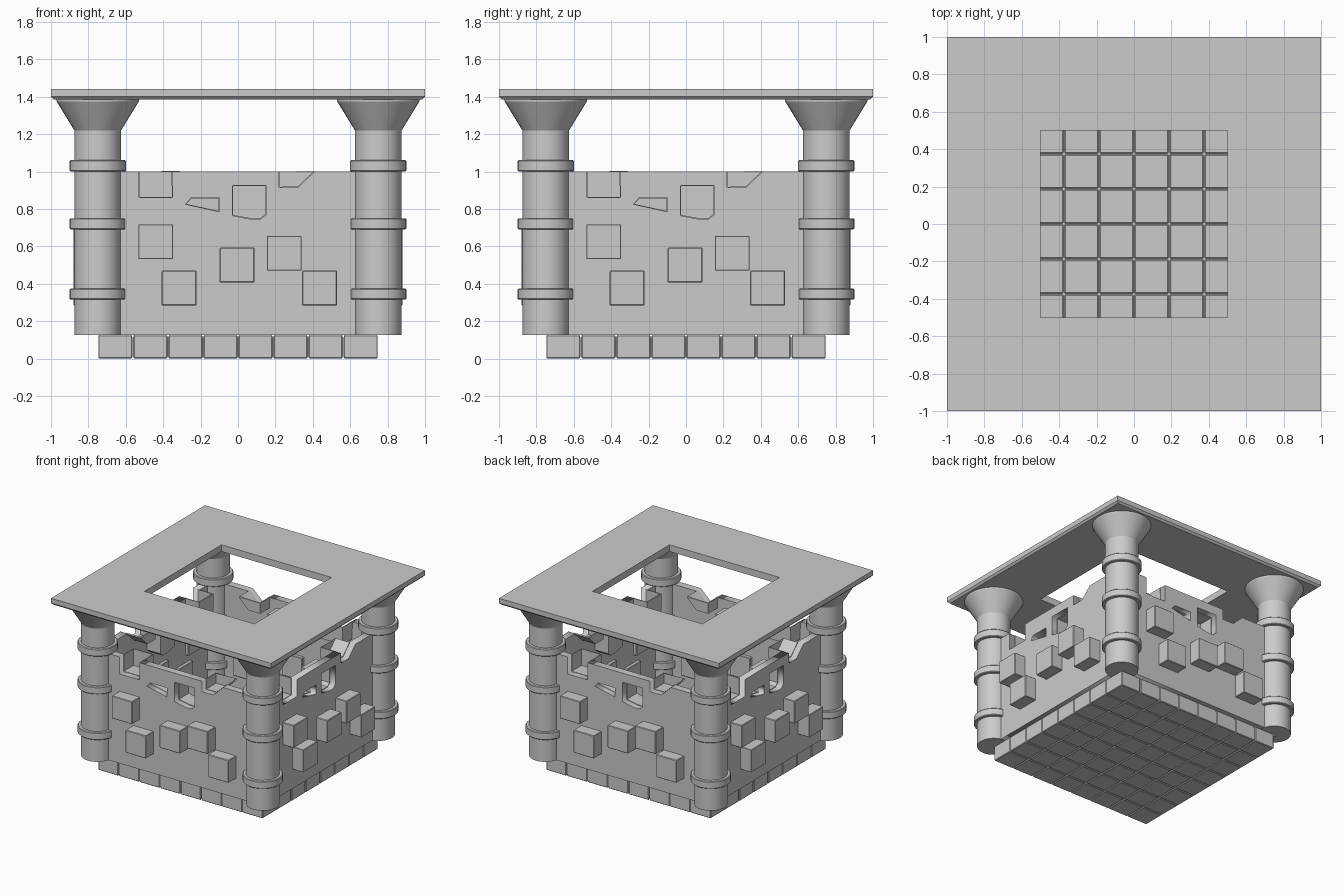
import bpy, bmesh
from math import sin, cos, pi, radians, sqrt
from mathutils import Matrix

if "Cube" in bpy.data.objects:
    bpy.data.objects.remove(bpy.data.objects["Cube"])


def finish(bm, name, matrix=None):
    me = bpy.data.meshes.new(name)
    bm.to_mesh(me)
    bm.free()
    ob = bpy.data.objects.new(name, me)
    bpy.context.collection.objects.link(ob)
    if matrix:
        ob.matrix_world = matrix
    return ob


def add_box(bm, lo, hi):
    size = [b - a for a, b in zip(lo, hi)]
    mid = [(a + b) / 2 for a, b in zip(lo, hi)]
    bmesh.ops.create_cube(bm, size=1, matrix=Matrix.Translation(mid) @ Matrix.Diagonal((*size, 1)))


def add_bevel(ob, width):
    mod = ob.modifiers.new("bevel", 'BEVEL')
    mod.width, mod.segments = width, 1


def lathe(name, profile, sides, turn=0.0, matrix=None):
    """Closed (radius, z) profile swept around z."""
    bm = bmesh.new()
    rings = [[bm.verts.new((r * cos(turn + 2 * pi * i / sides), r * sin(turn + 2 * pi * i / sides), z))
              for r, z in profile] for i in range(sides)]
    n = len(profile)
    for i in range(sides):
        a, b = rings[i], rings[(i + 1) % sides]
        for j in range(n):
            k = (j + 1) % n
            if profile[j][0] or profile[k][0]:
                bm.faces.new((a[j], b[j], b[k], a[k]))
    bmesh.ops.remove_doubles(bm, verts=bm.verts, dist=1e-5)
    bmesh.ops.recalc_face_normals(bm, faces=bm.faces)
    return finish(bm, name, matrix)


# floor: 8 x 8 square tiles over a recessed bed
T = 0.1875
bm = bmesh.new()
for i in range(8):
    for j in range(8):
        x, y = -0.75 + i * T, -0.75 + j * T
        add_box(bm, (x + .003, y + .003, 0), (x + T - .003, y + T - .003, .125))
add_bevel(finish(bm, "floor_tiles"), 0.005)
bm = bmesh.new()
add_box(bm, (-.74, -.74, .012), (.74, .74, .113))
finish(bm, "floor_bed")

# corner columns with three bands and a flared capital
R = 0.125
prof = [(0, .125), (R, .125)]
for z0, z1 in ((.315, .375), (.69, .75), (1.0, 1.062)):
    prof += [(R, z0), (.145, z0), (.15, z0 + .005), (.15, z1 - .005), (.145, z1), (R, z1)]
prof += [(R, 1.22), (.22, 1.375), (.22, 1.39), (0, 1.39)]
for sx in (-1, 1):
    for sy in (-1, 1):
        col = lathe("corner_column", prof, 32, matrix=Matrix.Translation((.75 * sx, .75 * sy, 0)))
        bpy.ops.object.select_all(action='DESELECT')
        col.select_set(True)
        bpy.context.view_layer.objects.active = col
        bpy.ops.object.shade_smooth_by_angle(angle=radians(30))

# square roof frame, its lower outer edge eased
q = sqrt(2)
lathe("roof_frame", [(.5 * q, 1.385), (.985 * q, 1.385), (q, 1.40), (q, 1.44), (.5 * q, 1.44)], 4, pi / 4)

# wall niches in (x, z): two open at the top, two closed
notch_a = [(-.53, 1), (-.53, .86), (-.35, .86), (-.35, 1)]
notch_b = [(.22, 1), (.22, .915), (.32, .915), (.41, 1)]
hole_a = [(-.28, .825), (-.10, .785), (-.10, .86), (-.25, .86)]
hole_b = [(-.03, .765), (.07, .745), (.12, .745), (.15, .77), (.15, .925), (-.03, .925)]
outline = [(-.75, .125), (-.75, 1)] + notch_a + notch_b + [(.75, 1), (.75, .125)]
stones = [(-.44, .625), (-.315, .377), (-.005, .5), (.247, .563), (.436, .377)]
WALL_OUT, WALL_IN, NICHE_BACK, STONE_OUT = .78, .72, .60, .88


def wall(turn):
    # local x, y lie in the wall plane; local z points outward
    m = Matrix.Rotation(turn, 4, 'Z') @ Matrix.Rotation(pi / 2, 4, 'X')

    # panel with cut-outs
    cu = bpy.data.curves.new("wall_panel", 'CURVE')
    cu.dimensions, cu.fill_mode = '2D', 'BOTH'
    cu.extrude = (WALL_OUT - WALL_IN) / 2
    for pts in (outline, hole_a, hole_b):
        sp = cu.splines.new('POLY')
        sp.points.add(len(pts) - 1)
        for p, (x, y) in zip(sp.points, pts):
            p.co = (x, y, 0, 1)
        sp.use_cyclic_u = True
    ob = bpy.data.objects.new("wall_panel", cu)
    bpy.context.collection.objects.link(ob)
    ob.matrix_world = m @ Matrix.Translation((0, 0, (WALL_OUT + WALL_IN) / 2))

    # thin niche pockets behind the cut-outs
    bm = bmesh.new()
    for pts, closed in ((notch_a, 0), (notch_b, 0), (hole_a, 1), (hole_b, 1)):
        front = [bm.verts.new((x, y, WALL_IN + .01)) for x, y in pts]
        back = [bm.verts.new((x, y, NICHE_BACK)) for x, y in pts]
        bm.faces.new(back)
        for i in range(len(pts) - 1 + closed):
            k = (i + 1) % len(pts)
            bm.faces.new((front[i], front[k], back[k], back[i]))
    bmesh.ops.recalc_face_normals(bm, faces=bm.faces)
    mod = finish(bm, "wall_niches", m).modifiers.new("shell", 'SOLIDIFY')
    mod.thickness, mod.offset = .01, 0

    # protruding stones
    bm = bmesh.new()
    h = .093
    for x, z in stones:
        add_box(bm, (x - h, z - h, STONE_OUT - T), (x + h, z + h, STONE_OUT))
    add_bevel(finish(bm, "wall_stones", m), .004)


for k in range(4):
    wall(k * pi / 2)
